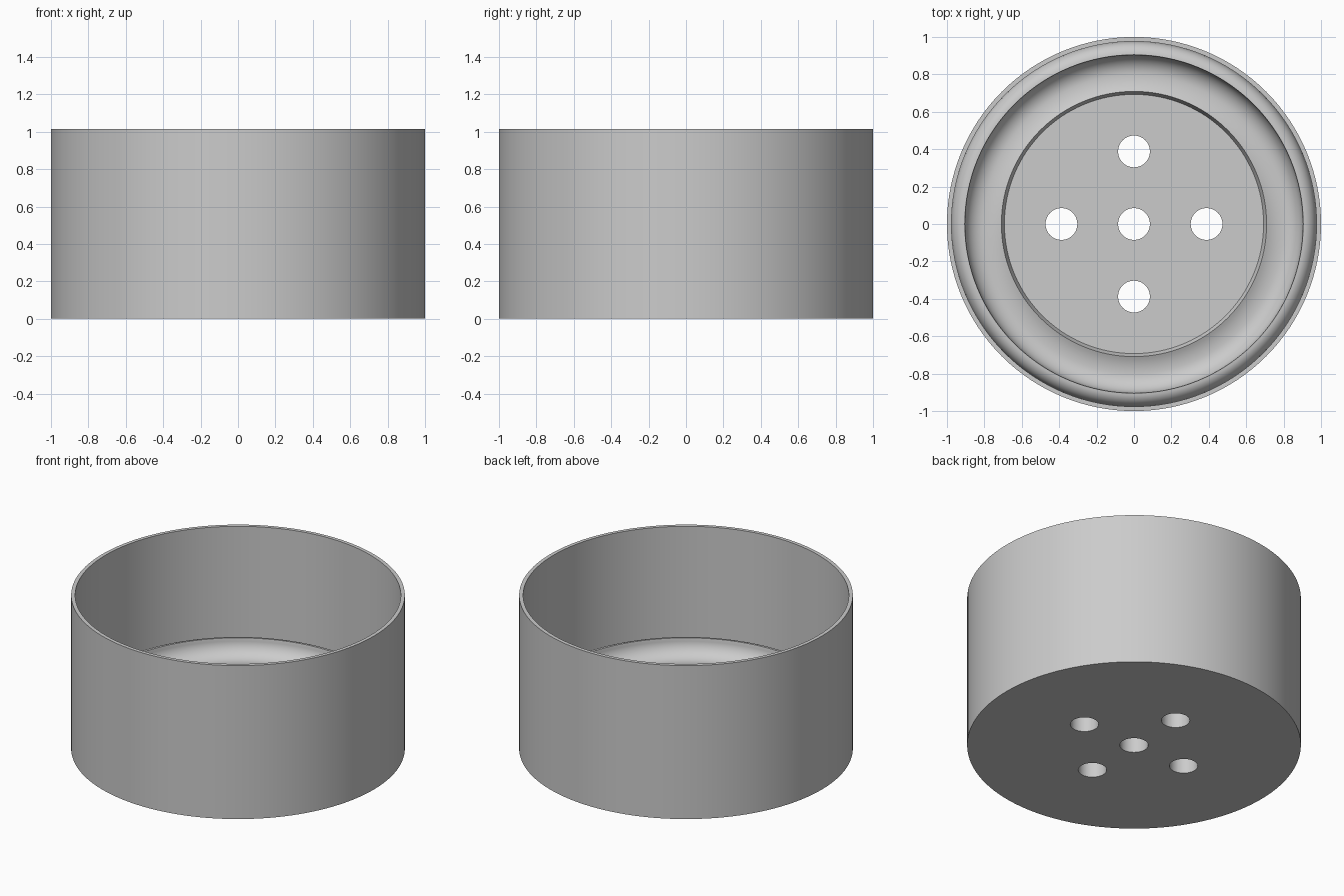
import bpy, bmesh, math
from mathutils import Matrix, Vector

cube = bpy.data.objects.get("Cube")
if cube:
    bpy.data.objects.remove(cube, do_unlink=True)

SIDES = 128
HEIGHT = 1.015
FLOOR = 0.18
HOLE_R = 0.085
HOLE_OFFSET = 0.388

grey = bpy.data.materials.new("plain_grey")
grey.use_nodes = True
colour = (0.6, 0.6, 0.6, 1)
grey.diffuse_color = colour
grey.node_tree.nodes["Principled BSDF"].inputs["Base Color"].default_value = colour


def arc(cx, cz, rx, rz, start, end, steps):
    """Points on an elliptical arc, angles in degrees."""
    angles = [math.radians(start + (end - start) * i / steps) for i in range(steps + 1)]
    return [(cx + rx * math.cos(a), cz + rz * math.sin(a)) for a in angles]


def make_object(name, bm):
    mesh = bpy.data.meshes.new(name)
    bmesh.ops.recalc_face_normals(bm, faces=bm.faces)
    bm.to_mesh(mesh)
    bm.free()
    obj = bpy.data.objects.new(name, mesh)
    bpy.context.collection.objects.link(obj)
    mesh.materials.append(grey)
    return obj


def lathe(name, profile):
    """Revolve a closed (radius, height) profile around z."""
    bm = bmesh.new()
    rings = []
    for r, z in profile:
        turn = [2 * math.pi * i / SIDES for i in range(SIDES)]
        rings.append([bm.verts.new((r * math.cos(a), r * math.sin(a), z)) for a in turn])
    for low, high in zip(rings, rings[1:] + rings[:1]):
        for i in range(SIDES):
            j = (i + 1) % SIDES
            bm.faces.new((low[i], low[j], high[j], high[i]))
    return make_object(name, bm)


# Pot: outer wall, rim, rounded ridge, gutter, low lip and sunken floor with a centre hole
profile = [(HOLE_R, 0), (1, 0), (1, HEIGHT), (0.976, HEIGHT)]
profile += arc(0.905, 0.23, 0.071, 0.08, 0, 90, 10)
profile += arc(0.8, 0.3, 0.103, 0.1, 0, -90, 14)
profile += arc(0.8, 0.4, 0.2, 0.2, -90, -117, 6)[1:]
profile += [(0.693, FLOOR), (HOLE_R, FLOOR)]
pot = lathe("pot", profile)

# Four drain holes around the centre
bm = bmesh.new()
for i in range(4):
    a = i * math.pi / 2
    spot = Vector((math.cos(a), math.sin(a), 0)) * HOLE_OFFSET
    bmesh.ops.create_cone(bm, cap_ends=True, segments=48, radius1=HOLE_R,
                          radius2=HOLE_R, depth=2, matrix=Matrix.Translation(spot))
cutter = make_object("drain_hole_cutter", bm)
cutter.hide_render = True

cut = pot.modifiers.new("drain_holes", 'BOOLEAN')
cut.operation = 'DIFFERENCE'
cut.solver = 'EXACT'
cut.object = cutter

bpy.ops.object.select_all(action='DESELECT')
pot.select_set(True)
bpy.context.view_layer.objects.active = pot
bpy.ops.object.modifier_apply(modifier=cut.name)
bpy.data.objects.remove(cutter, do_unlink=True)
bpy.ops.object.shade_smooth_by_angle(angle=math.radians(30))
